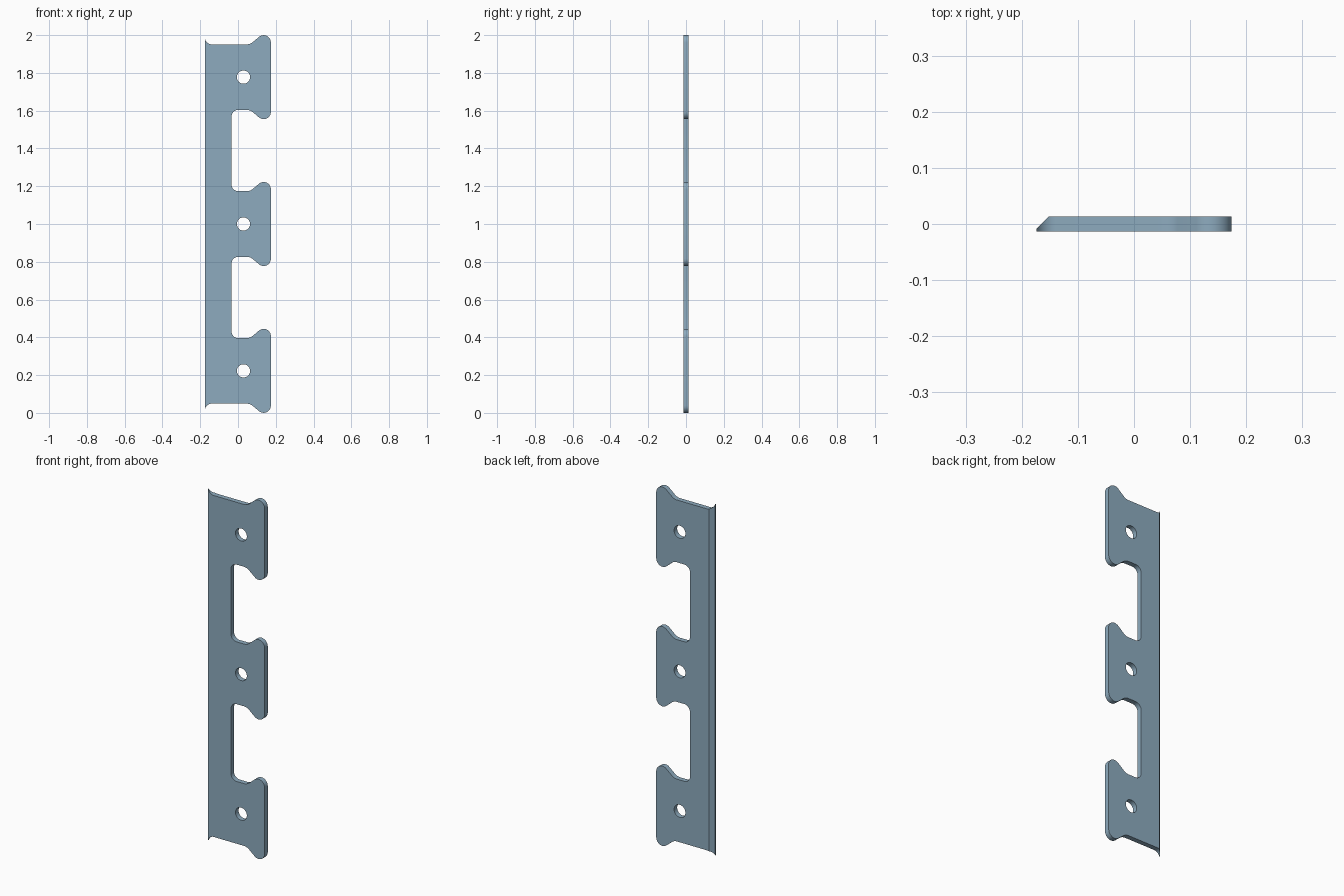
import bpy, bmesh, math
from mathutils import Vector, Matrix

if "Cube" in bpy.data.objects:
    bpy.data.objects.remove(bpy.data.objects["Cube"])

HALF_T = 0.0137            # half thickness
LEFT, RIGHT = -0.174, 0.174
PITCH = 0.7775             # spacing of the three teeth
FLOOR = 0.1735             # tooth centre to slot floor


def fillet(corners, steps=10):
    """Round each (x, z, radius) corner of a closed outline."""
    out = []
    n = len(corners)
    for i, (x, z, r) in enumerate(corners):
        p = Vector((x, z))
        if r == 0:
            out.append(p)
            continue
        a = (Vector(corners[i - 1][:2]) - p).normalized()
        b = (Vector(corners[(i + 1) % n][:2]) - p).normalized()
        half = a.angle(b) / 2
        centre = p + (a + b).normalized() * (r / math.sin(half))
        start = p + a * (r / math.tan(half)) - centre
        end = p + b * (r / math.tan(half)) - centre
        ang = start.angle_signed(end)
        for k in range(steps + 1):
            out.append(centre + Matrix.Rotation(-ang * k / steps, 2) @ start)
    return out


def tooth(c, x_top, x_bottom):
    """Corners of one flared tooth, from its upper floor to its lower floor."""
    def half(x, s):
        return [(x, c + s * FLOOR, 0.035),
                (0.064, c + s * FLOOR, 0.05),
                (RIGHT, c + s * (FLOOR + 0.0923), 0.038)]
    return half(x_top, 1) + half(x_bottom, -1)[::-1]


def add_loop(curve, pts):
    s = curve.splines.new('POLY')
    s.points.add(len(pts) - 1)
    for sp, p in zip(s.points, pts):
        sp.co = (p[0], p[1], 0, 1)
    s.use_cyclic_u = True


# Plate outline, left slightly oversize and trimmed later
END, SLOT = -0.175, -0.034
centres = (1 + PITCH, 1.0, 1 - PITCH)
corners = [(-0.19, 1.988, 0), (END, 1.988, 0)]
corners += tooth(centres[0], END, SLOT)
corners += tooth(centres[1], SLOT, SLOT)
corners += tooth(centres[2], SLOT, END)
corners += [(END, 0.012, 0), (-0.19, 0.012, 0)]

curve = bpy.data.curves.new("slotted_plate", 'CURVE')
curve.dimensions = '2D'
curve.fill_mode = 'BOTH'
curve.extrude = HALF_T
add_loop(curve, fillet(corners))

# Screw holes
for c in centres:
    add_loop(curve, [(0.029 + 0.035 * math.cos(2 * math.pi * k / 40),
                      c + 0.035 * math.sin(2 * math.pi * k / 40)) for k in range(40)])

plate = bpy.data.objects.new("slotted_plate", curve)
bpy.context.collection.objects.link(plate)
bpy.context.view_layer.objects.active = plate
plate.select_set(True)
bpy.ops.object.convert(target='MESH')
plate = bpy.context.view_layer.objects.active

# Stand upright, trim the left edge, then chamfer its back side
bm = bmesh.new()
bm.from_mesh(plate.data)
bmesh.ops.transform(bm, matrix=Matrix.Rotation(math.pi / 2, 4, 'X'), verts=bm.verts)
bmesh.ops.remove_doubles(bm, verts=bm.verts, dist=1e-5)
for co, no in (((LEFT, 0, 0), (-1, 0, 0)), ((-0.152, HALF_T, 0), (-1, 1, 0))):
    bmesh.ops.bisect_plane(bm, geom=bm.verts[:] + bm.edges[:] + bm.faces[:], dist=1e-6,
                           plane_co=co, plane_no=Vector(no).normalized(), clear_outer=True)
    bmesh.ops.holes_fill(bm, edges=[e for e in bm.edges if e.is_boundary], sides=0)
bmesh.ops.recalc_face_normals(bm, faces=bm.faces)
bm.to_mesh(plate.data)
bm.free()
plate.data.name = "slotted_plate"
bpy.ops.object.shade_smooth_by_angle(angle=math.radians(30))

# Blue-grey finish
finish = bpy.data.materials.new("blue_grey")
finish.diffuse_color = (0.27, 0.41, 0.52, 1)
finish.use_nodes = True
finish.node_tree.nodes["Principled BSDF"].inputs["Base Color"].default_value = finish.diffuse_color
plate.data.materials.clear()
plate.data.materials.append(finish)
